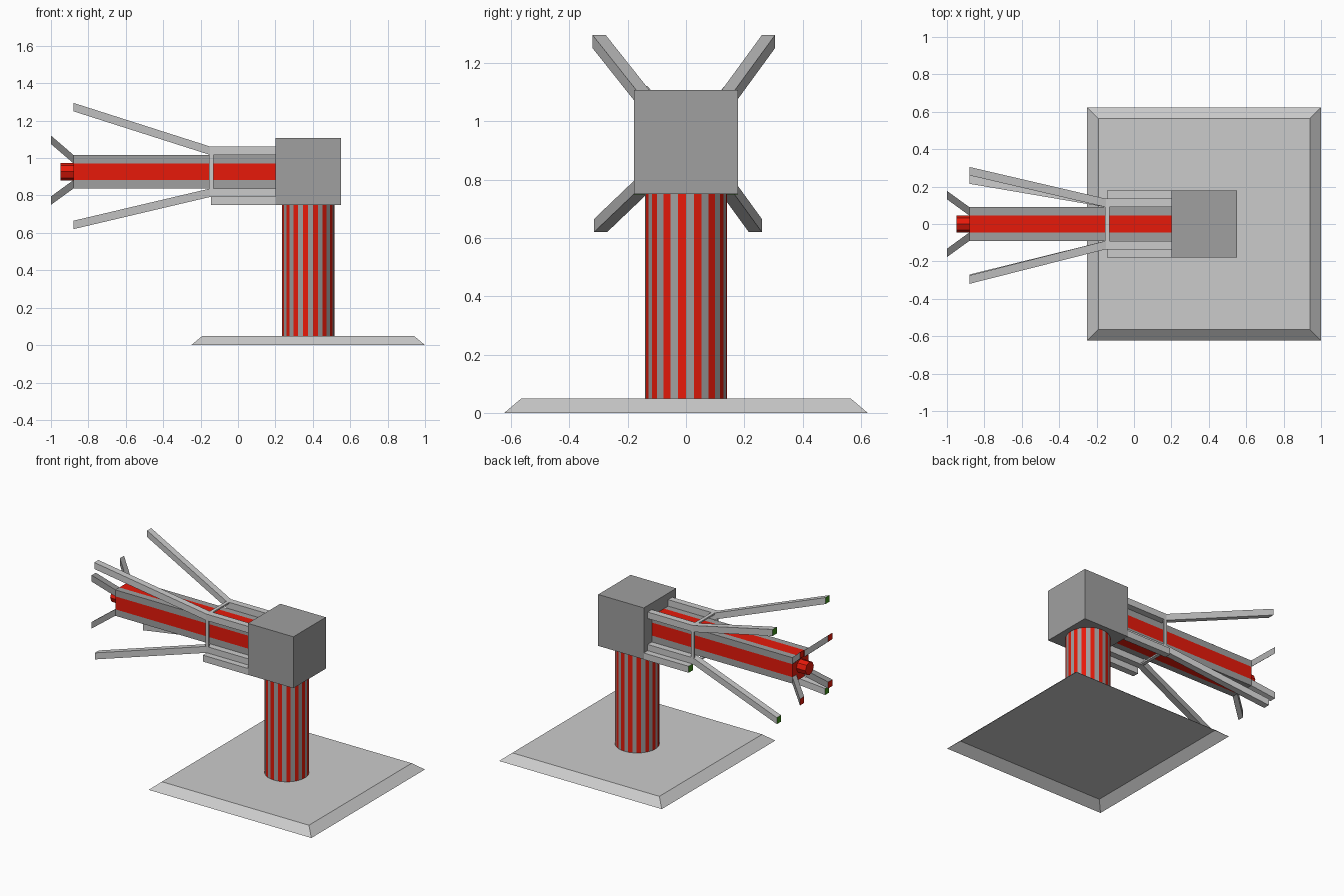
import bpy, bmesh, math

if "Cube" in bpy.data.objects:
    bpy.data.objects.remove(bpy.data.objects["Cube"])


def material(name, rgb):
    m = bpy.data.materials.new(name)
    m.diffuse_color = (*rgb, 1)
    m.use_nodes = True
    m.node_tree.nodes["Principled BSDF"].inputs["Base Color"].default_value = m.diffuse_color
    return m


LIGHT = material("light_grey", (0.7, 0.7, 0.7))
DARK = material("dark_grey", (0.35, 0.35, 0.35))
RED = material("red", (0.8, 0.01, 0.003))
GREEN = material("green", (0.05, 0.3, 0.01))
AXIS = 0.927  # height of the barrel axis
T = 0.045     # thickness of the square bars


def loft(name, rings, mats, side=lambda i: 0, start=None, end=None):
    """Join equal rings of points; optional cap values are material slots."""
    bm = bmesh.new()
    vs = [[bm.verts.new(p) for p in r] for r in rings]
    n = len(rings[0])
    for a, b in zip(vs, vs[1:]):
        for i in range(n):
            j = (i + 1) % n
            bm.faces.new((a[i], a[j], b[j], b[i])).material_index = side(i)
    for ring, slot in ((vs[0], start), (vs[-1], end)):
        if slot is not None:
            bm.faces.new(ring).material_index = slot
    bmesh.ops.recalc_face_normals(bm, faces=bm.faces)
    me = bpy.data.meshes.new(name)
    bm.to_mesh(me)
    bm.free()
    for m in mats:
        me.materials.append(m)
    ob = bpy.data.objects.new(name, me)
    bpy.context.collection.objects.link(ob)
    return ob


def rect(x0, x1, y0, y1, z):
    return [(x0, y0, z), (x1, y0, z), (x1, y1, z), (x0, y1, z)]


def square(x, y, z, sy, sz):
    """Bar section at x, inner corner (y, z) measured from the axis, in quadrant sy, sz."""
    return [(x, sy * (y + a), AXIS + sz * (z + b))
            for a, b in ((0, 0), (T, 0), (T, T), (0, T))]


def box(name, x0, x1, y0, y1, z0, z1, mat):
    return loft(name, [rect(x0, x1, y0, y1, z0), rect(x0, x1, y0, y1, z1)],
                [mat], start=0, end=0)


def circle(n, r):
    return [(r * math.cos(2 * math.pi * i / n), r * math.sin(2 * math.pi * i / n))
            for i in range(n)]


# base plate with sloped rim, hollow underneath
loft("base", [rect(-0.25, 1, -0.623, 0.623, 0),
              rect(-0.19, 0.94, -0.564, 0.564, 0.05)], [LIGHT], end=0)

# striped column
ring = circle(32, 0.14)
loft("column", [[(0.375 + x, y, z) for x, y in ring] for z in (0.05, 0.75)],
     [DARK, RED], side=lambda i: i % 2)

# head block
box("head", 0.2, 0.55, -0.178, 0.178, 0.75, 1.107, DARK)

# square barrel, red stripe along the middle of each side
H, Q = 0.09, 0.045
prof = []
c, s = 1, 0
for k in range(4):
    for a, b in ((H, -H), (H, -Q), (H, Q)):
        prof.append((c * a - s * b, s * a + c * b))
    c, s = -s, c
loft("barrel", [[(x, y, AXIS + z) for y, z in prof] for x in (0.2, -0.88)],
     [DARK, RED], side=lambda i: int(i % 3 == 1), end=1)

# red muzzle tip
loft("muzzle", [[(x, y, AXIS + z) for y, z in circle(8, 0.046)]
                for x in (-0.88, -0.95)], [RED], end=0)

# long arms: straight along the barrel corners, then splayed (end offsets y, z)
for sy, sz, ey, ez in ((1, 1, 0.26, 0.323), (-1, 1, 0.275, 0.323),
                       (1, -1, 0.215, 0.262), (-1, -1, 0.27, 0.262)):
    tag = ("left" if sy > 0 else "right") + ("_upper" if sz > 0 else "_lower")
    loft("arm_" + tag, [square(0.2, H, H, sy, sz), square(-0.15, H, H, sy, sz),
                        square(-0.88, ey, ez, sy, sz)], [LIGHT, GREEN], end=1)
    # short muzzle prongs
    loft("prong_" + tag, [square(-0.88, Q, Q, sy, sz),
                          square(-1, 0.132, 0.148 if sz > 0 else 0.132, sy, sz)],
         [DARK, RED], end=1)

# thin links joining the arms
for s in (-1, 1):
    a, b = sorted((s * 0.125, s * 0.135))
    box("link_side", -0.155, -0.132, a, b, AXIS - H, AXIS + H, LIGHT)
    box("link_level", -0.155, -0.132, -H, H, AXIS + a, AXIS + b, LIGHT)

# lower outer rails
for s in (-1, 1):
    loft("lower_rail", [square(x, 0.133, 0.133, s, -1) for x in (0.2, -0.145)],
         [LIGHT, GREEN], end=1)
